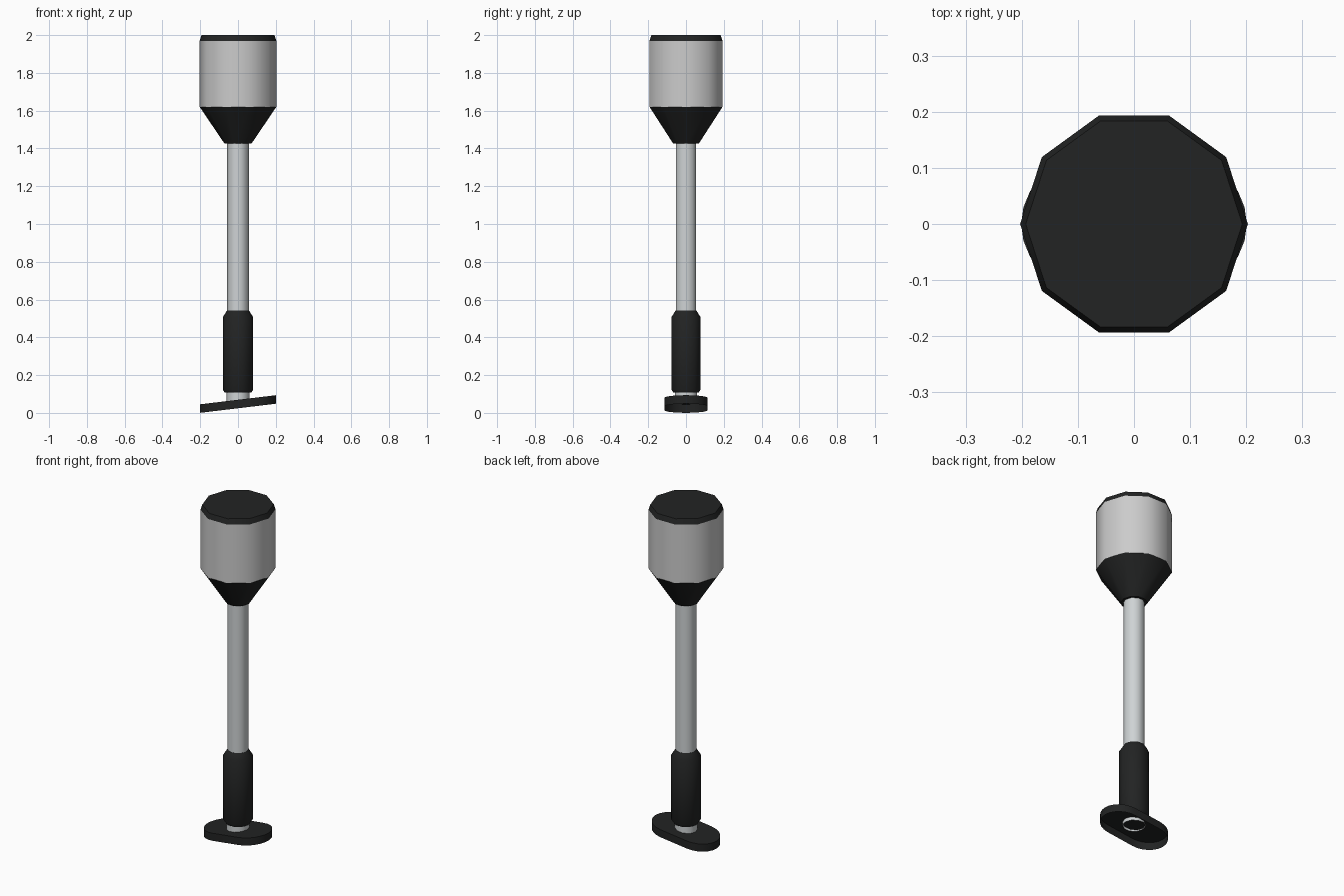
import bpy, bmesh, math

if "Cube" in bpy.data.objects:
    bpy.data.objects.remove(bpy.data.objects["Cube"])

SIDES = 10


def material(name, r, g, b):
    m = bpy.data.materials.new(name)
    m.diffuse_color = (r, g, b, 1)
    m.use_nodes = True
    m.node_tree.nodes["Principled BSDF"].inputs["Base Color"].default_value = m.diffuse_color
    return m


black = material("black_plastic", 0.016, 0.017, 0.017)
white = material("frosted_lens", 0.80, 0.80, 0.81)
steel = material("steel_tube", 0.62, 0.65, 0.66)


def finish(name, bm, mat):
    mesh = bpy.data.meshes.new(name)
    bm.to_mesh(mesh)
    bm.free()
    mesh.materials.append(mat)
    obj = bpy.data.objects.new(name, mesh)
    bpy.context.collection.objects.link(obj)
    bpy.ops.object.select_all(action='DESELECT')
    obj.select_set(True)
    bpy.context.view_layer.objects.active = obj
    bpy.ops.object.shade_smooth_by_angle(angle=math.radians(38))
    return obj


def lathe(name, profile, mat, cap_bottom=False, cap_top=False):
    """Ten-sided turned part from (radius, z) points, bottom to top."""
    bm = bmesh.new()
    rings = []
    for r, z in profile:
        rings.append([bm.verts.new((r * math.cos(math.tau * i / SIDES),
                                    r * math.sin(math.tau * i / SIDES), z))
                      for i in range(SIDES)])
    for a, b in zip(rings, rings[1:]):
        for i in range(SIDES):
            j = (i + 1) % SIDES
            bm.faces.new((a[i], a[j], b[j], b[i]))
    if cap_bottom:
        bm.faces.new(rings[0][::-1])
    if cap_top:
        bm.faces.new(rings[-1])
    return finish(name, bm, mat)


# sloping rounded base plate, a shell open underneath
def base_plate():
    bm = bmesh.new()
    outline = []
    for cx, start in ((0.086, -90), (-0.086, 90)):
        for k in range(13):
            a = math.radians(start + 15 * k)
            outline.append((cx + 0.115 * math.cos(a), 0.115 * math.sin(a)))
    low = [bm.verts.new((x, y, 0.0245 + 0.12 * x)) for x, y in outline]
    top = [bm.verts.new((x, y, 0.0695 + 0.12 * x)) for x, y in outline]
    n = len(outline)
    for i in range(n):
        j = (i + 1) % n
        bm.faces.new((low[i], low[j], top[j], top[i]))
    bm.faces.new(top)
    return finish("base_plate", bm, black)


base_plate()

# short tube poking through the base, grip sleeve and pole
lathe("base_stub", [(0.062, 0.055), (0.062, 0.115)], steel)
lathe("grip_sleeve", [(0.070, 0.107), (0.080, 0.122), (0.080, 0.508), (0.058, 0.542)],
      black, True, True)
lathe("pole", [(0.057, 0.53), (0.057, 1.43)], steel)

# lamp head: funnel, lens and cap
lathe("head_funnel", [(0.071, 1.425), (0.203, 1.62)], black, cap_bottom=True)
lathe("lens", [(0.203, 1.62), (0.203, 1.97)], white)
lathe("head_cap", [(0.203, 1.97), (0.193, 2.0)], black, cap_top=True)
